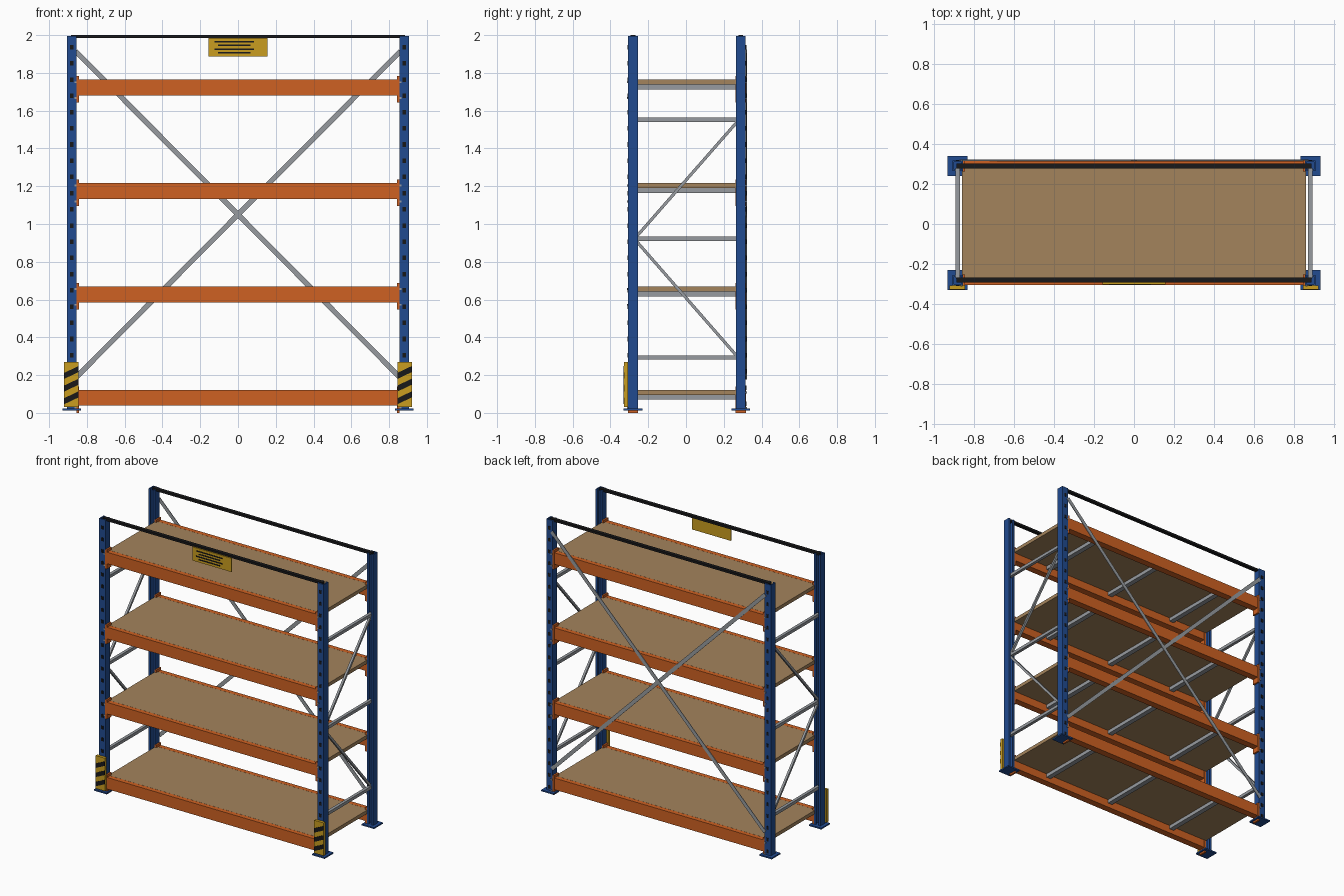
import bpy
import bmesh
from mathutils import Vector

if "Cube" in bpy.data.objects:
    bpy.data.objects.remove(bpy.data.objects["Cube"])


def material(name, r, g, b):
    m = bpy.data.materials.new(name)
    m.use_nodes = True
    m.diffuse_color = (r, g, b, 1)
    m.node_tree.nodes["Principled BSDF"].inputs["Base Color"].default_value = (r, g, b, 1)
    return m


BLUE = material("upright blue", 0.015, 0.07, 0.28)
ORANGE = material("beam orange", 0.62, 0.12, 0.016)
TAN = material("deck tan", 0.37, 0.23, 0.107)
GREY = material("galvanised grey", 0.31, 0.33, 0.35)
YELLOW = material("safety yellow", 0.59, 0.34, 0.014)
BLACK = material("black", 0.009, 0.009, 0.01)


def extrude(name, points, vector, mat):
    """Solid made by sweeping a flat polygon along a vector."""
    bm = bmesh.new()
    face = bm.faces.new([bm.verts.new(p) for p in points])
    swept = bmesh.ops.extrude_face_region(bm, geom=[face])["geom"]
    bmesh.ops.translate(bm, vec=Vector(vector),
                        verts=[g for g in swept if isinstance(g, bmesh.types.BMVert)])
    bmesh.ops.recalc_face_normals(bm, faces=bm.faces)
    mesh = bpy.data.meshes.new(name)
    bm.to_mesh(mesh)
    bm.free()
    mesh.materials.append(mat)
    obj = bpy.data.objects.new(name, mesh)
    bpy.context.collection.objects.link(obj)
    return obj


def box(name, center, size, mat):
    x, y, z = center
    a, b, c = (s / 2 for s in size)
    return extrude(name, [(x - a, y - b, z - c), (x + a, y - b, z - c),
                          (x + a, y + b, z - c), (x - a, y + b, z - c)], (0, 0, 2 * c), mat)


def strut(name, start, end, width, depth, mat):
    """Bar between two points; depth is the vector across the frame plane."""
    a, b, d = Vector(start), Vector(end), Vector(depth)
    side = (b - a).cross(d).normalized() * width / 2
    shift = -d / 2
    return extrude(name, [a + side + shift, b + side + shift,
                          b - side + shift, a - side + shift], d, mat)


POST_X = 0.88
HALF = 0.026
TOP = 1.996
LEVELS = [0.08 + 0.5475 * i for i in range(4)]
# (name, outward direction, y of the post line)
ROWS = [("front", -1, -0.28), ("back", 1, 0.29)]
SIDES = [("right", -1), ("left", 1)]

# Half of the open channel section, as (sideways, outward)
half_channel = [(HALF, HALF), (HALF, -HALF), (0.01, -HALF), (0.01, -0.019),
                (0.019, -0.019), (0.019, 0.019)]
channel = half_channel + [(-s, u) for s, u in reversed(half_channel)]
# Stepped beam section, as (outward, up): the deck rests on the inner step
beam_profile = [(-0.025, -0.042), (0.025, -0.042), (0.025, 0.042),
                (-0.008, 0.042), (-0.008, 0.016), (-0.025, 0.016)]

for row, out, y in ROWS:
    for side, sx in SIDES:
        x = sx * POST_X
        label = f"{row}_{side}"
        # Uprights with foot plates
        extrude(f"{label}_post", [(x + s, y + out * u, 0.02) for s, u in channel],
                (0, 0, TOP - 0.02), BLUE)
        box(f"{label}_foot_plate", (x, y, 0.017), (0.1, 0.1, 0.01), BLUE)
        # Slots down the outer face
        for i in range(23):
            box(f"{label}_slot_{i}", (x, y + out * (HALF + 0.001), 0.048 + 0.0858 * i),
                (0.017, 0.004, 0.024), BLACK)
        # Beam end connectors and their bolts
        for n, z in enumerate(LEVELS):
            box(f"{label}_connector_{n}", (sx * 0.849, y, z - 0.01),
                (0.014, 0.054, 0.14), ORANGE)
            for dz in (0.028, -0.055):
                box(f"{label}_bolt_{n}", (sx * 0.861, y + out * 0.028, z + dz),
                    (0.01, 0.008, 0.01), GREY)
    # Load beams
    for n, z in enumerate(LEVELS):
        extrude(f"{row}_beam_{n}", [(-0.85, y + out * u, z + v) for u, v in beam_profile],
                (1.7, 0, 0), ORANGE)
    # Top tie rail
    box(f"{row}_top_rail", (0, y, 1.992), (1.77, 0.026, 0.016), BLACK)

# Decks and the bars below them
for n, z in enumerate(LEVELS):
    box(f"deck_{n}", (0, 0.005, z + 0.029), (1.715, 0.552, 0.026), TAN)
    for x in (-0.55, 0, 0.55):
        box(f"deck_support_{n}", (x, 0.005, z + 0.003), (0.036, 0.54, 0.026), GREY)

# End frame bracing
for side, sx in SIDES:
    x = sx * POST_X
    for z in (0.294, 0.922, 1.552):
        box(f"{side}_frame_tie", (x, 0.005, z), (0.022, 0.55, 0.022), GREY)
    for z in (0.3, 1.54):
        middle = 0.93 if z > 1 else 0.912
        strut(f"{side}_frame_diagonal", (x, -0.265, middle), (x, 0.27, z),
              0.016, (0.016, 0, 0), GREY)

# Crossed back bracing
for name, s in (("rising", 1), ("falling", -1)):
    strut(f"back_brace_{name}", (-0.86, 0.318 + 0.002 * s, 1.05 - 0.865 * s),
          (0.86, 0.318 + 0.002 * s, 1.05 + 0.865 * s), 0.027, (0, 0.004, 0), GREY)

# Striped post guards
for side, sx in SIDES:
    x = sx * 0.882
    box(f"{side}_guard", (x, -0.317, 0.15), (0.076, 0.02, 0.24), YELLOW)
    for z in (0.08, 0.147, 0.214):
        w, rise, h = 0.038, 0.018, 0.016
        extrude(f"{side}_guard_stripe",
                [(x - w, -0.327, z - rise - h), (x + w, -0.327, z + rise - h),
                 (x + w, -0.327, z + rise + h), (x - w, -0.327, z - rise + h)],
                (0, -0.003, 0), BLACK)

# Load sign with ruled lines
box("sign", (0, -0.297, 1.936), (0.314, 0.008, 0.1), YELLOW)
for i in range(4):
    box(f"sign_line_{i}", (-0.02, -0.302, 1.965 - 0.0195 * i),
        (0.17 if i % 2 else 0.21, 0.003, 0.008), BLACK)
